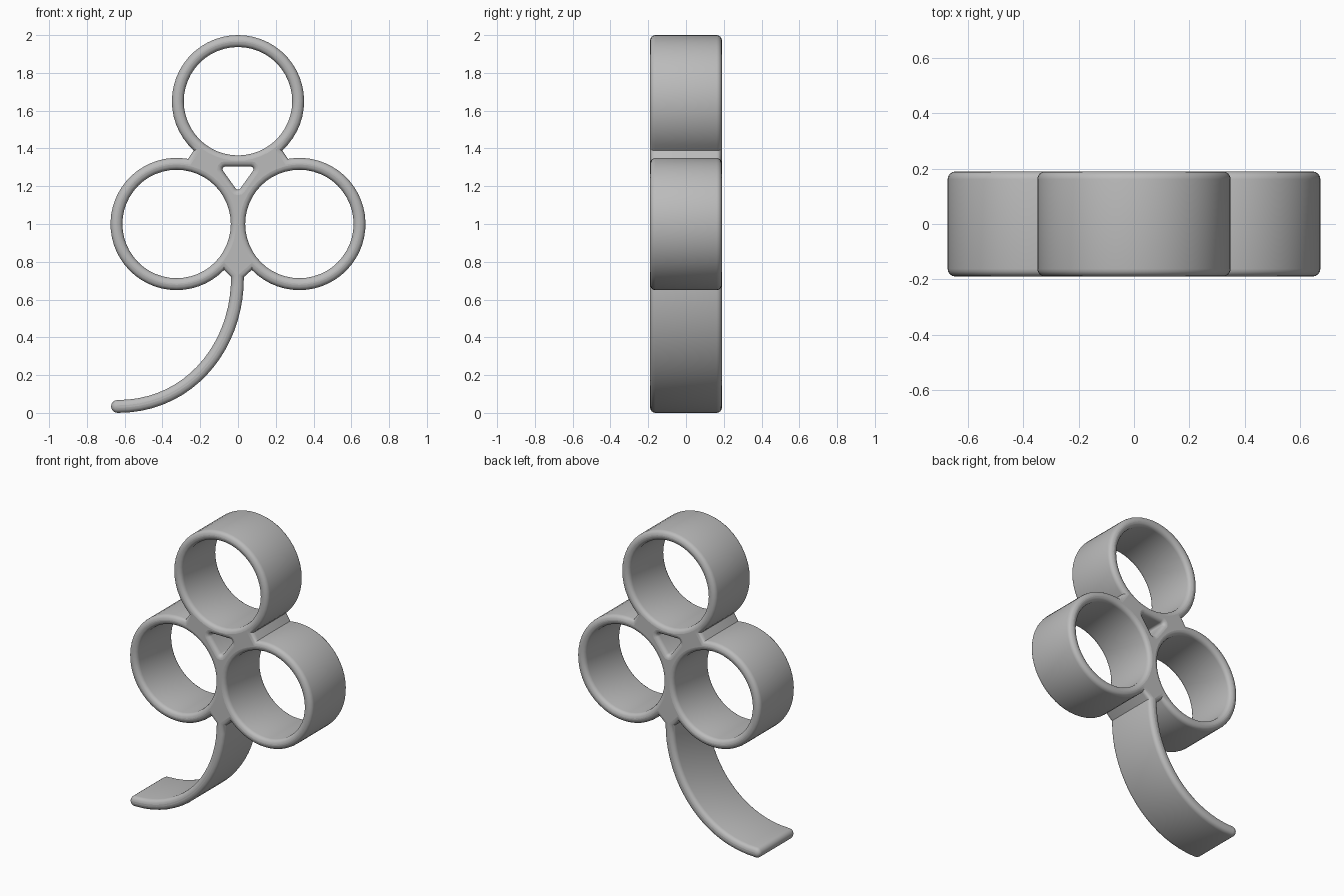
import bpy
from math import cos, sin, radians, pi
from mathutils import Vector
from mathutils.geometry import interpolate_bezier

cube = bpy.data.objects.get("Cube")
if cube:
    bpy.data.objects.remove(cube, do_unlink=True)

OUTER, INNER = 0.35, 0.287      # ring radii
HALF_DEPTH, ROUND = 0.19, 0.028
STEM_HALF = 0.034
TOP, RIGHT, LEFT = Vector((0, 1.65)), Vector((0.325, 1.0)), Vector((-0.325, 1.0))


def arc(center, radius, start, end, steps):
    """Points along an arc, angles in degrees."""
    angles = [radians(start + (end - start) * i / steps) for i in range(steps + 1)]
    return [center + radius * Vector((cos(a), sin(a))) for a in angles]


def mirrored(points):
    return [Vector((-p.x, p.y)) for p in reversed(points)]


# Clover lobes, clockwise, with filled notches between the rings
top_lobe = arc(TOP, OUTER, 228, -48, 40)
right_lobe = arc(RIGHT, OUTER, 100, -136, 36)
left_lobe = mirrored(right_lobe)

# Curved stem: a bezier centre line offset to both sides, with a round tip
path = interpolate_bezier(Vector((-0.003, 0.72)), Vector((0, 0.36)),
                          Vector((-0.25, STEM_HALF)), Vector((-0.638, STEM_HALF)), 20)
right_edge, left_edge = [], []
for i, p in enumerate(path):
    along = (path[min(i + 1, len(path) - 1)] - path[max(i - 1, 0)]).normalized()
    side = Vector((-along.y, along.x)) * STEM_HALF
    right_edge.append(p + side)
    left_edge.append(p - side)
tip = arc(path[-1], STEM_HALF, -90, -270, 8)[1:-1]

outline = top_lobe + right_lobe + right_edge + tip + left_edge[::-1] + left_lobe

# Openings: three finger rings and the small rounded triangle between them
openings = [arc(c, INNER, 0, 360, 48)[:-1] for c in (TOP, RIGHT, LEFT)]
triangle = (arc(Vector((0.068, 1.29)), 0.014, -35, 90, 4)
            + arc(Vector((-0.068, 1.29)), 0.014, 90, 215, 4)
            + arc(Vector((0, 1.195)), 0.014, 215, 325, 4))
openings.append(triangle)

# Solid with rounded rims
curve = bpy.data.curves.new("clover_rings_and_stem", "CURVE")
curve.dimensions = "2D"
curve.fill_mode = "BOTH"
curve.extrude = HALF_DEPTH - ROUND
curve.bevel_depth = ROUND
curve.bevel_resolution = 3
curve.offset = -ROUND
for loop in [outline] + openings:
    spline = curve.splines.new("POLY")
    spline.points.add(len(loop) - 1)
    for point, p in zip(spline.points, loop):
        point.co = (p.x, p.y, 0, 1)
    spline.use_cyclic_u = True

body = bpy.data.objects.new("clover_rings_and_stem", curve)
bpy.context.collection.objects.link(body)
body.rotation_euler.x = pi / 2

grey = bpy.data.materials.new("plain grey")
grey.use_nodes = True
grey.diffuse_color = (0.5, 0.5, 0.5, 1)
grey.node_tree.nodes["Principled BSDF"].inputs["Base Color"].default_value = (0.5, 0.5, 0.5, 1)
curve.materials.append(grey)

bpy.ops.object.select_all(action="DESELECT")
body.select_set(True)
bpy.context.view_layer.objects.active = body
bpy.ops.object.convert(target="MESH")
bpy.ops.object.transform_apply(location=False, rotation=True, scale=False)
bpy.ops.object.shade_smooth_by_angle(angle=radians(35))
